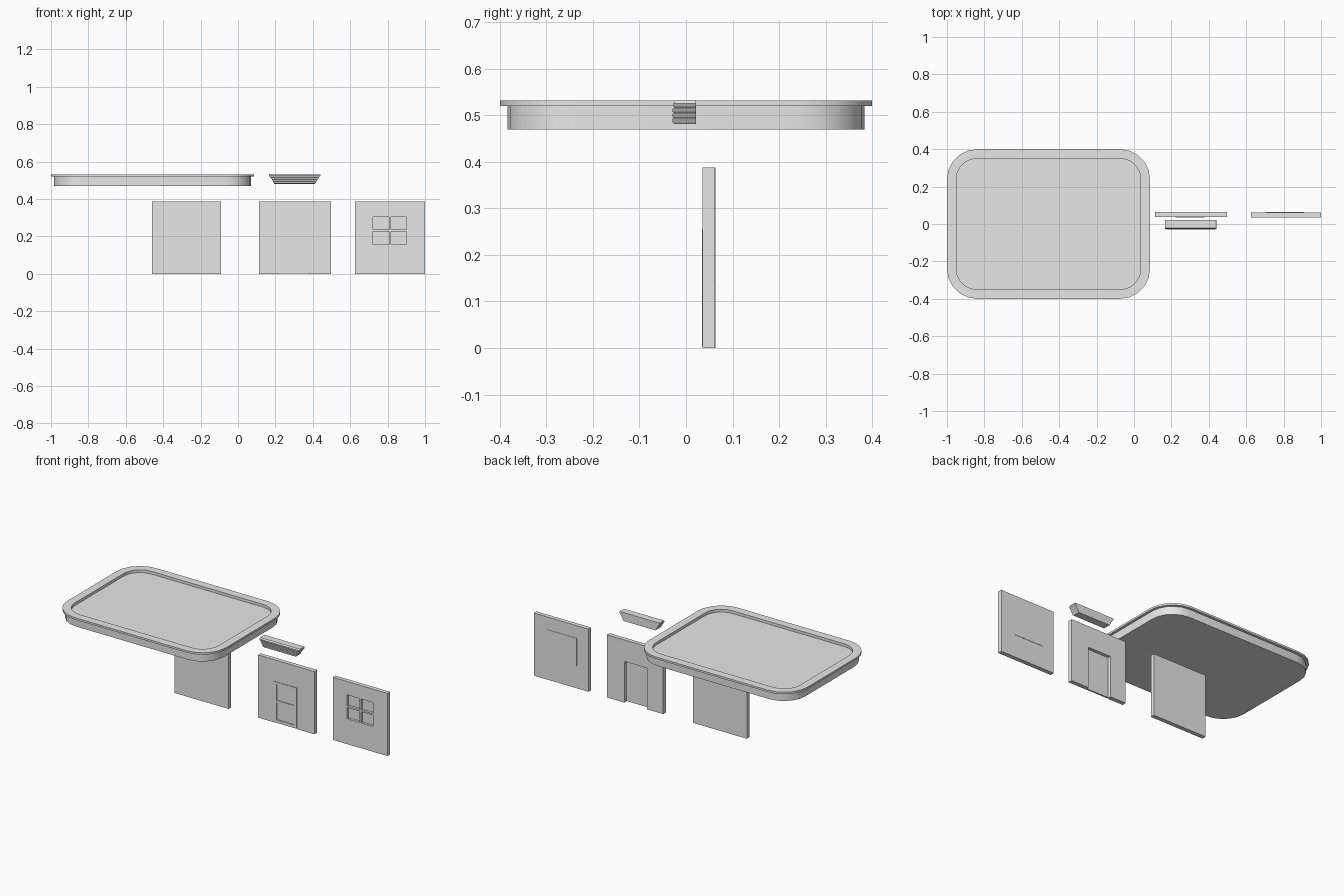
import bpy, bmesh
from math import cos, sin, pi

cube = bpy.data.objects.get("Cube")
if cube:
    bpy.data.objects.remove(cube, do_unlink=True)

grey = bpy.data.materials.new("plain_grey")
grey.use_nodes = True
colour = (0.8, 0.8, 0.8, 1)
grey.diffuse_color = colour
grey.node_tree.nodes["Principled BSDF"].inputs["Base Color"].default_value = colour


def finish(name, bm):
    bmesh.ops.recalc_face_normals(bm, faces=bm.faces)
    mesh = bpy.data.meshes.new(name)
    bm.to_mesh(mesh)
    bm.free()
    mesh.materials.append(grey)
    obj = bpy.data.objects.new(name, mesh)
    bpy.context.collection.objects.link(obj)
    return obj


def loft(name, rings):
    """Skin a stack of closed rings and cap both ends."""
    bm = bmesh.new()
    loops = [[bm.verts.new(p) for p in ring] for ring in rings]
    for a, b in zip(loops, loops[1:]):
        for i in range(len(a)):
            j = (i + 1) % len(a)
            bm.faces.new((a[i], a[j], b[j], b[i]))
    bm.faces.new(loops[0])
    bm.faces.new(loops[-1])
    return finish(name, bm)


def panel(name, xs, zs, y0, y1, holes=()):
    """Upright panel cut on a grid, with the listed (column, row) cells left open."""
    bm = bmesh.new()
    grid = [[bm.verts.new((x, y0, z)) for z in zs] for x in xs]
    for i in range(len(xs) - 1):
        for j in range(len(zs) - 1):
            if (i, j) not in holes:
                bm.faces.new((grid[i][j], grid[i + 1][j], grid[i + 1][j + 1], grid[i][j + 1]))
    loose = [v for v in bm.verts if not v.link_faces]
    bmesh.ops.delete(bm, geom=loose, context='VERTS')
    out = bmesh.ops.extrude_face_region(bm, geom=bm.faces[:], use_keep_orig=True)
    moved = [g for g in out["geom"] if isinstance(g, bmesh.types.BMVert)]
    bmesh.ops.translate(bm, verts=moved, vec=(0, y1 - y0, 0))
    return finish(name, bm)


def rounded_ring(inset, z, radius=0.16, steps=5):
    """Rounded rectangle outline of the roof, shrunk by the inset."""
    cx, half_x, half_y = -0.457, 0.543, 0.4
    r = radius - inset
    ring = []
    for k, (sx, sy) in enumerate(((1, 1), (-1, 1), (-1, -1), (1, -1))):
        for s in range(steps + 1):
            a = (k + s / steps) * pi / 2
            ring.append((cx + sx * (half_x - radius) + r * cos(a),
                         sy * (half_y - radius) + r * sin(a), z))
    return ring


# Flat roof: body, overhanging rim and sunken deck
roof = loft("roof", [rounded_ring(i, z) for i, z in (
    (0.016, 0.47), (0.016, 0.52), (0, 0.52), (0, 0.532), (0.05, 0.532), (0.05, 0.515))])
bpy.context.view_layer.objects.active = roof
roof.select_set(True)
bpy.ops.object.shade_smooth_by_angle()
roof.select_set(False)

# Stepped awning, narrowing downwards, with a flat back
steps = ((0.481, 0.109, -0.024), (0.485, 0.112, -0.029), (0.493, 0.117, -0.029),
         (0.493, 0.113, -0.023), (0.497, 0.119, -0.029), (0.504, 0.123, -0.029),
         (0.504, 0.119, -0.023), (0.508, 0.126, -0.029), (0.515, 0.130, -0.029),
         (0.515, 0.126, -0.023), (0.519, 0.134, -0.027), (0.526, 0.138, -0.027),
         (0.533, 0.136, -0.021))
loft("awning", [[(0.303 + sx * w, y, z) for sx, y in ((-1, f), (1, f), (1, 0.022), (-1, 0.022))]
                for z, w, f in steps])

# Plain wall
top = 0.388
panel("plain_wall", (-0.46, -0.09), (0, top), 0.036, 0.062)

# Door wall and its two-panelled door, set at the front of the opening
left, right, head = 0.222, 0.378, 0.255
panel("door_wall", (0.112, left, right, 0.498), (0, head, top), 0.037, 0.063, [(1, 0)])
panel("door_frame", (left, left + 0.018, right - 0.018, right),
      (0.003, 0.022, 0.13, 0.142, 0.24, head), 0.034, 0.042, [(1, 1), (1, 3)])
panel("door_back", (left, right), (0.003, head), 0.0385, 0.044)

# Window wall with four panes and a backing slab
panel("window_wall", (0.625, 0.723, 0.807, 0.818, 0.902, 1), (0, 0.157, 0.226, 0.236, 0.305, top),
      0.035, 0.061, [(i, j) for i in (1, 3) for j in (1, 3)])
panel("window_backing", (0.705, 0.91), (0.14, 0.31), 0.05, 0.063)
